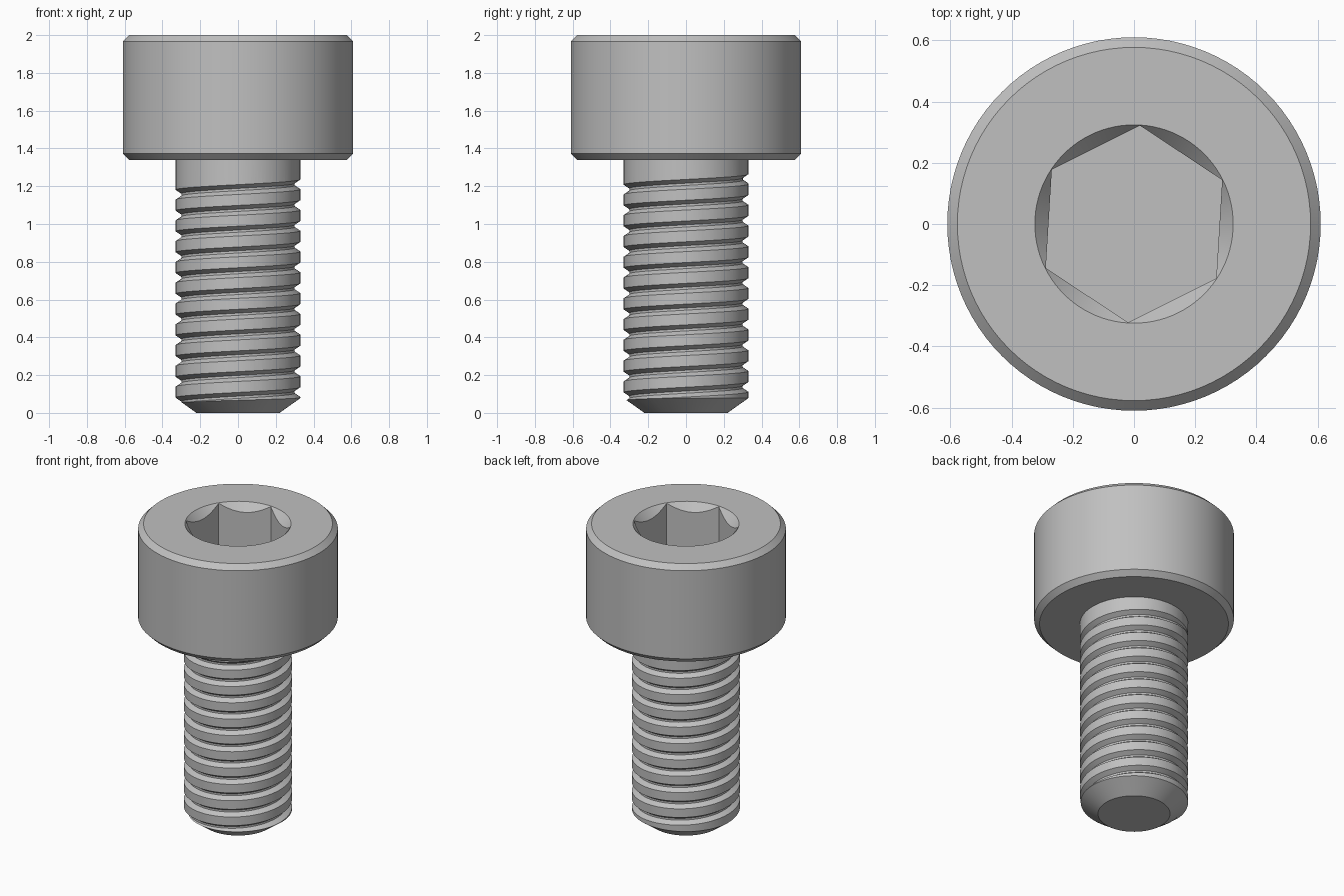
import bpy
import bmesh
from math import cos, sin, tau, radians

if "Cube" in bpy.data.objects:
    bpy.data.objects.remove(bpy.data.objects["Cube"], do_unlink=True)

SEGMENTS = 96
PITCH = 0.11

steel = bpy.data.materials.new("grey_steel")
steel.use_nodes = True
colour = (0.53, 0.53, 0.53, 1)
steel.diffuse_color = colour
steel.node_tree.nodes["Principled BSDF"].inputs["Base Color"].default_value = colour


def skin(name, rings):
    """Closed solid from a list of equal-length point loops, capped at both ends."""
    bm = bmesh.new()
    loops = [[bm.verts.new(p) for p in ring] for ring in rings]
    count = len(loops[0])
    for a, b in zip(loops, loops[1:]):
        for i in range(count):
            j = (i + 1) % count
            bm.faces.new((a[i], a[j], b[j], b[i]))
    bm.faces.new(loops[0][::-1])
    bm.faces.new(loops[-1])
    bmesh.ops.recalc_face_normals(bm, faces=bm.faces)
    mesh = bpy.data.meshes.new(name)
    bm.to_mesh(mesh)
    bm.free()
    mesh.materials.append(steel)
    obj = bpy.data.objects.new(name, mesh)
    bpy.context.collection.objects.link(obj)
    return obj


def turned(name, profile, sides=SEGMENTS, turn=0.0):
    """Solid of revolution from (radius, height) pairs."""
    return skin(name, [[(r * cos(turn + tau * i / sides), r * sin(turn + tau * i / sides), z)
                        for i in range(sides)] for r, z in profile])


def cut(body, cutter):
    cutter.hide_render = True
    mod = body.modifiers.new("cut", "BOOLEAN")
    mod.operation = "DIFFERENCE"
    mod.solver = "EXACT"
    mod.object = cutter
    bpy.context.view_layer.objects.active = body
    bpy.ops.object.modifier_apply(modifier=mod.name)
    bpy.data.objects.remove(cutter, do_unlink=True)


# Bolt body: chamfered tip, shank and chamfered cylindrical head
bolt = turned("socket_head_bolt", [
    (0.22, 0), (0.33, 0.078), (0.33, 1.34), (0.577, 1.34),
    (0.61, 1.373), (0.61, 1.967), (0.577, 2)])

# Hexagonal socket with a conical lead-in
cut(bolt, turned("hex_socket_cutter", [(0.322, 1.67), (0.322, 2.1)], 6, radians(26.5)))
cut(bolt, turned("lead_in_cutter", [(0.264, 1.93), (0.324, 2), (0.333, 2.01)]))

# Right-handed thread groove, fading out below the head
TURNS = 11.4
FADE = 0.15
groove = [(0.30, -0.006), (0.36, -0.046), (0.36, 0.046), (0.30, 0.006)]
steps = int(TURNS * SEGMENTS)
rings = []
for k in range(steps + 1):
    turns = k / SEGMENTS
    lift = 0.035 * max(0, 1 - (TURNS - turns) / FADE)
    a = tau * turns
    rings.append([((r + lift) * cos(a), (r + lift) * sin(a), PITCH * turns + dz)
                  for r, dz in groove])
cut(bolt, skin("thread_groove_cutter", rings))

bpy.ops.object.select_all(action="DESELECT")
bolt.select_set(True)
bpy.context.view_layer.objects.active = bolt
bpy.ops.object.shade_smooth_by_angle(angle=radians(20))
